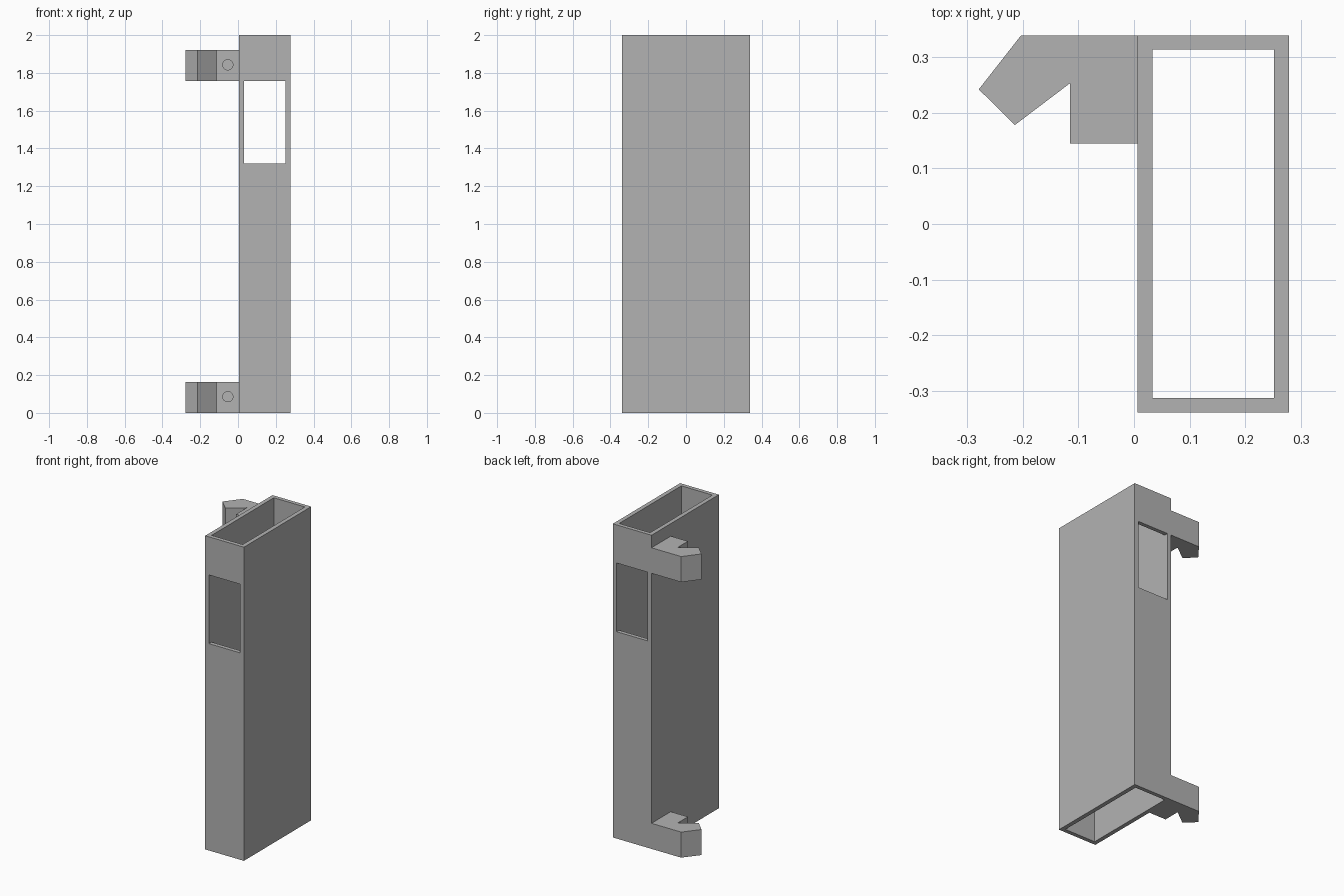
import bpy, bmesh
from mathutils import Matrix, Vector

cube = bpy.data.objects.get("Cube")
if cube:
    bpy.data.objects.remove(cube, do_unlink=True)

grey = bpy.data.materials.new("plain grey")
grey.use_nodes = True
COLOUR = (0.45, 0.45, 0.45, 1)
grey.diffuse_color = COLOUR
grey.node_tree.nodes["Principled BSDF"].inputs["Base Color"].default_value = COLOUR


def make_object(name, bm):
    bmesh.ops.recalc_face_normals(bm, faces=bm.faces[:])
    mesh = bpy.data.meshes.new(name)
    bm.to_mesh(mesh)
    bm.free()
    mesh.materials.append(grey)
    obj = bpy.data.objects.new(name, mesh)
    bpy.context.collection.objects.link(obj)
    return obj


def box(name, low, high):
    low, high = Vector(low), Vector(high)
    bm = bmesh.new()
    bmesh.ops.create_cube(bm, size=1, matrix=Matrix.Translation((low + high) / 2)
                          @ Matrix.Diagonal((*(high - low), 1)))
    return make_object(name, bm)


def prism(name, outline, bottom, top):
    bm = bmesh.new()
    face = bm.faces.new([bm.verts.new((x, y, bottom)) for x, y in outline])
    grown = bmesh.ops.extrude_face_region(bm, geom=[face])["geom"]
    bmesh.ops.translate(bm, vec=(0, 0, top - bottom),
                        verts=[v for v in grown if isinstance(v, bmesh.types.BMVert)])
    return make_object(name, bm)


def rod(name, centre, radius, length):
    # Cylinder lying along y
    bm = bmesh.new()
    bmesh.ops.create_cone(bm, cap_ends=True, segments=32, radius1=radius, radius2=radius,
                          depth=length, matrix=Matrix.Translation(centre)
                          @ Matrix.Rotation(1.5707963, 4, "X"))
    return make_object(name, bm)


def cut(target, cutter):
    mod = target.modifiers.new("cut", "BOOLEAN")
    mod.operation, mod.solver, mod.object = "DIFFERENCE", "EXACT", cutter
    bpy.context.view_layer.objects.active = target
    bpy.ops.object.modifier_apply(modifier=mod.name)
    bpy.data.objects.remove(cutter, do_unlink=True)


# Rectangular sleeve, open at both ends
WALL_X, BACK = 0.006, 0.339
IN_LEFT, IN_RIGHT = 0.033, 0.252
sleeve = box("sleeve", (WALL_X, -BACK, 0), (0.279, BACK, 2))
cut(sleeve, box("bore_cutter", (IN_LEFT, -0.313, -1), (IN_RIGHT, 0.314, 3)))

# Window through the front and back walls, flush with the bore
cut(sleeve, box("window_cutter", (IN_LEFT, -1, 1.319), (IN_RIGHT, 1, 1.757)))

# Hooked clips on the side, each with a blind screw hole
HOOK = [(WALL_X, BACK), (-0.203, BACK), (-0.279, 0.242), (-0.214, 0.178),
        (-0.115, 0.253), (-0.115, 0.145), (WALL_X, 0.145)]
CLIP_HEIGHT = 0.163
for name, bottom in (("lower_clip", 0), ("upper_clip", 1.757)):
    clip = prism(name, HOOK, bottom, bottom + CLIP_HEIGHT)
    hole_centre = (-0.054, 0.145, bottom + 0.086)
    cut(clip, rod("hole_cutter", hole_centre, 0.027, 0.2))
